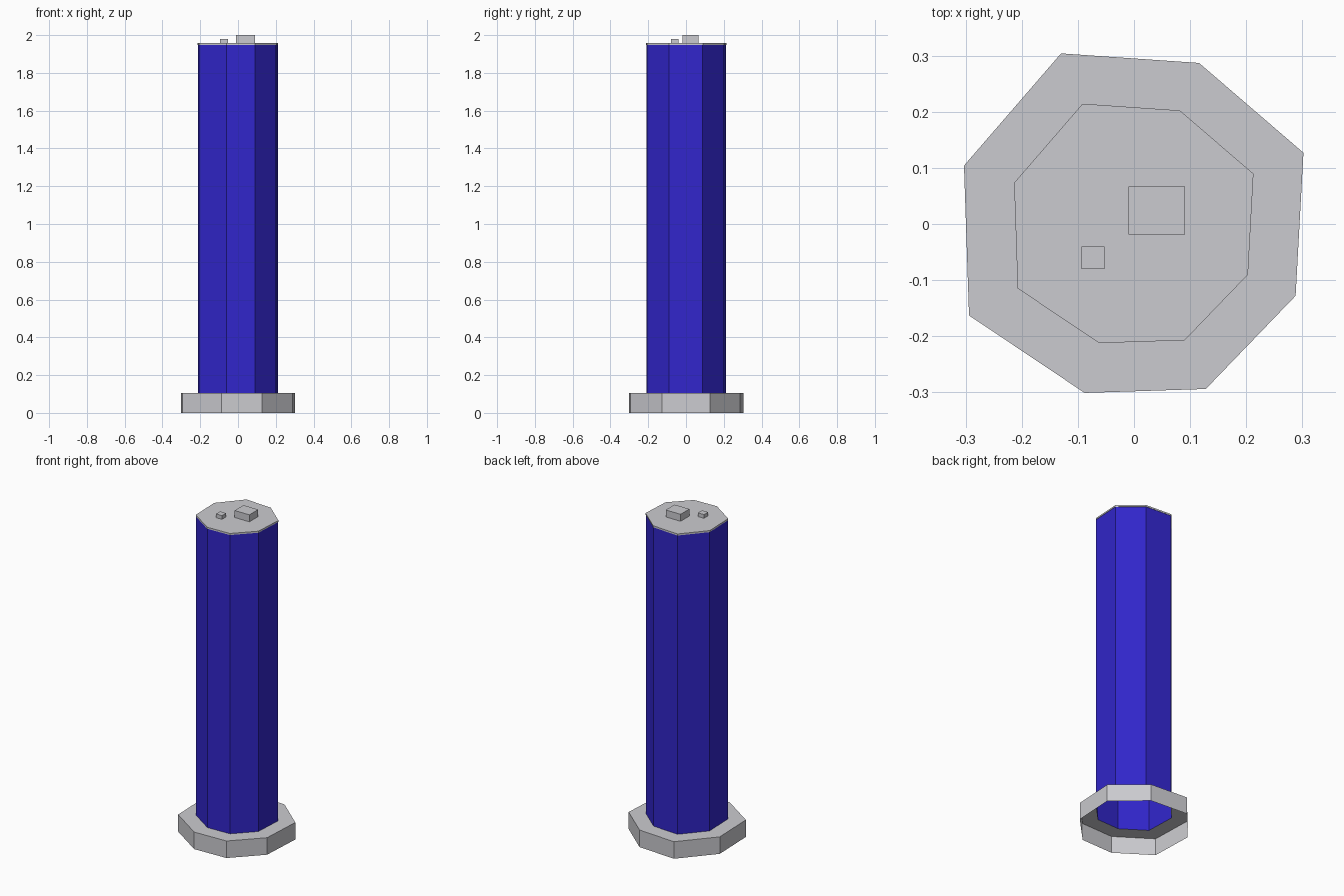
import bpy
import bmesh

cube = bpy.data.objects.get("Cube")
if cube:
    bpy.data.objects.remove(cube, do_unlink=True)


def make_material(name, color):
    mat = bpy.data.materials.new(name)
    mat.use_nodes = True
    mat.diffuse_color = color
    mat.node_tree.nodes["Principled BSDF"].inputs["Base Color"].default_value = color
    return mat


grey = make_material("light grey", (0.60, 0.60, 0.63, 1))
blue = make_material("deep blue", (0.031, 0.019, 0.60, 1))

# Uneven eight-sided outline shared by base, column and cap (counter-clockwise)
OUTLINE = [(-0.088, -0.301), (0.128, -0.294), (0.288, -0.128), (0.302, 0.127),
           (0.116, 0.287), (-0.13, 0.304), (-0.303, 0.104), (-0.294, -0.163)]
BASE_TOP = 0.105
COLUMN_TOP = 1.947
CAP_TOP = 1.957
COLUMN_SCALE = 0.698
CAP_SCALE = 0.705


def finish(name, bm, mat):
    mesh = bpy.data.meshes.new(name)
    bm.to_mesh(mesh)
    bm.free()
    mesh.materials.append(mat)
    obj = bpy.data.objects.new(name, mesh)
    bpy.context.collection.objects.link(obj)
    return obj


def shell(name, rings, mat, closed=False):
    """Skin the outline through (scale, height) rings, optionally closing the ends."""
    bm = bmesh.new()
    loops = [[bm.verts.new((x * s, y * s, z)) for x, y in OUTLINE] for s, z in rings]
    for low, high in zip(loops, loops[1:]):
        for i in range(len(low)):
            j = (i + 1) % len(low)
            bm.faces.new((low[i], low[j], high[j], high[i]))
    if closed:
        bm.faces.new(loops[0][::-1])
        bm.faces.new(loops[-1])
    return finish(name, bm, mat)


def box(name, low, high, mat):
    bm = bmesh.new()
    bmesh.ops.create_cube(bm, size=1)
    for v in bm.verts:
        v.co = [high[k] if v.co[k] > 0 else low[k] for k in range(3)]
    return finish(name, bm, mat)


# Hollow base skirt with a ledge, open underneath
shell("base", [(1, 0), (1, BASE_TOP), (COLUMN_SCALE, BASE_TOP)], grey)

# Hollow column
shell("column", [(COLUMN_SCALE, BASE_TOP), (COLUMN_SCALE, COLUMN_TOP)], blue)

# Thin roof slab
shell("roof_cap", [(CAP_SCALE, COLUMN_TOP), (CAP_SCALE, CAP_TOP)], grey, closed=True)

# Rooftop boxes
box("large_roof_box", (-0.01, -0.019, CAP_TOP), (0.091, 0.067, 2.0), grey)
box("small_roof_box", (-0.094, -0.08, CAP_TOP), (-0.053, -0.04, 1.98), grey)
